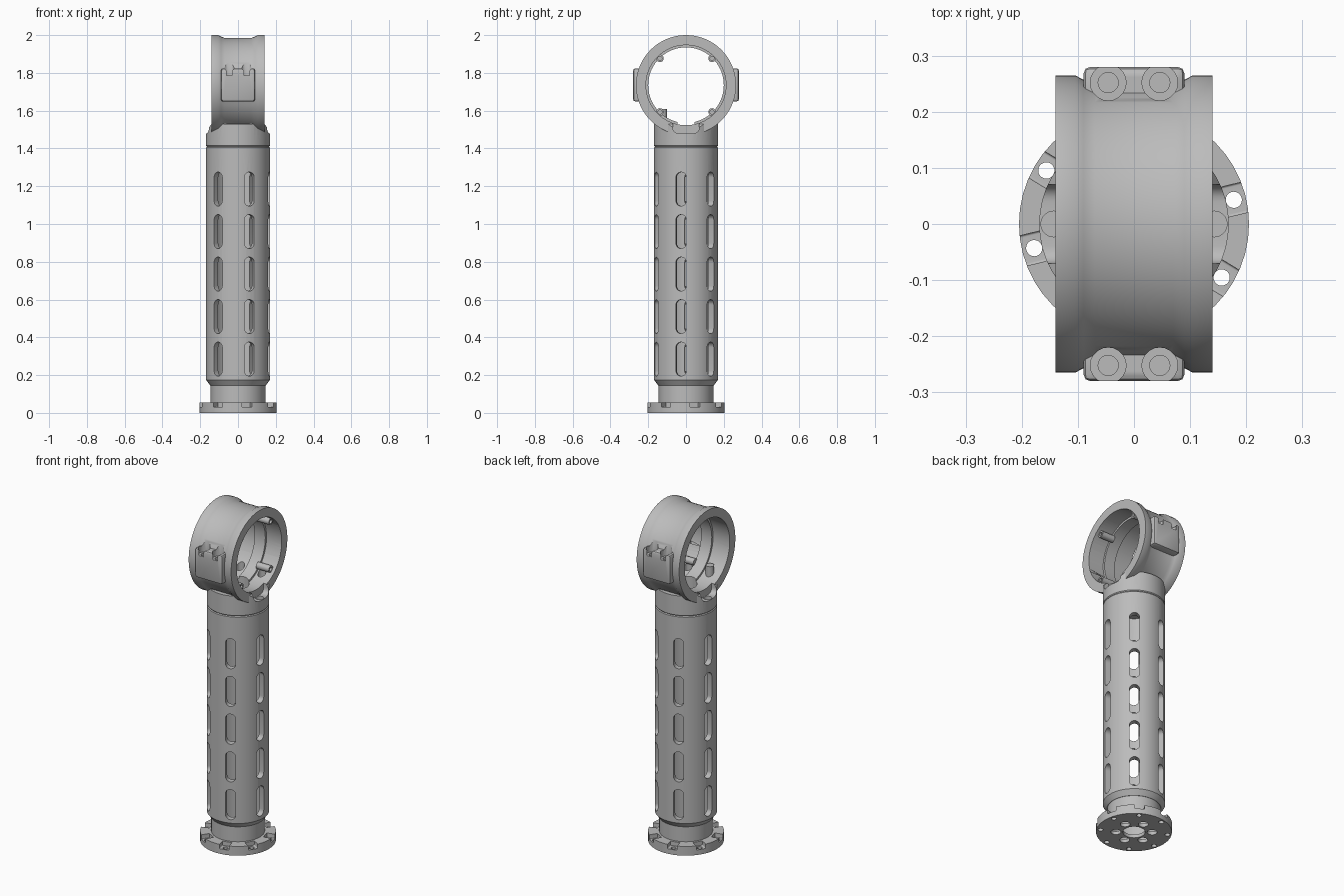
import bpy, bmesh
from math import pi, cos, sin, radians
from mathutils import Vector, Matrix

cube = bpy.data.objects.get("Cube")
if cube:
    bpy.data.objects.remove(cube, do_unlink=True)

metal = bpy.data.materials.new("grey_metal")
metal.use_nodes = True
GREY = (0.5, 0.5, 0.5, 1)
metal.diffuse_color = GREY
for node in metal.node_tree.nodes:
    if node.type == 'BSDF_PRINCIPLED':
        node.inputs["Base Color"].default_value = GREY

UP = Vector((0, 0, 1))
RING_Z = 1.735


def make(name, bm):
    bmesh.ops.remove_doubles(bm, verts=bm.verts, dist=1e-5)
    bmesh.ops.recalc_face_normals(bm, faces=bm.faces)
    mesh = bpy.data.meshes.new(name)
    bm.to_mesh(mesh)
    bm.free()
    mesh.materials.append(metal)
    obj = bpy.data.objects.new(name, mesh)
    bpy.context.collection.objects.link(obj)
    return obj


def lathe(name, profile, axis=UP, centre=(0, 0, 0), steps=48):
    """Spin a closed (radius, height) outline around an axis."""
    bm = bmesh.new()
    verts = [bm.verts.new((r, 0, h)) for r, h in profile]
    edges = [bm.edges.new((verts[i - 1], v)) for i, v in enumerate(verts)
             if not (profile[i - 1][0] == 0 and profile[i][0] == 0)]
    bmesh.ops.spin(bm, geom=verts + edges, cent=(0, 0, 0), axis=UP,
                   angle=2 * pi, steps=steps)
    turn = UP.rotation_difference(Vector(axis)).to_matrix().to_4x4()
    bm.transform(Matrix.Translation(centre) @ turn)
    return make(name, bm)


def rod(bm, start, direction, length, radius, sides=20):
    d = Vector(direction).normalized()
    mat = Matrix.Translation(Vector(start) + d * length / 2) @ \
        UP.rotation_difference(d).to_matrix().to_4x4()
    bmesh.ops.create_cone(bm, cap_ends=True, segments=sides, radius1=radius,
                          radius2=radius, depth=length, matrix=mat)


def slab(bm, origin, across, normal, w, h, corner, depth):
    """Rounded rectangle pushed along its normal."""
    x, z = Vector(across).normalized(), Vector(normal).normalized()
    y, o = z.cross(x), Vector(origin)
    pts = []
    for k, (sx, sy) in enumerate(((1, 1), (-1, 1), (-1, -1), (1, -1))):
        for i in range(6):
            a = pi / 2 * (k + i / 5)
            pts.append(o + x * (sx * (w / 2 - corner) + corner * cos(a))
                       + y * (sy * (h / 2 - corner) + corner * sin(a)))
    low = [bm.verts.new(p) for p in pts]
    high = [bm.verts.new(p + z * depth) for p in pts]
    bm.faces.new(low)
    bm.faces.new(high)
    for i in range(len(pts)):
        bm.faces.new((low[i - 1], low[i], high[i], high[i - 1]))


def boolean(obj, other, operation='DIFFERENCE'):
    other.hide_render = True
    mod = obj.modifiers.new("cut", 'BOOLEAN')
    mod.operation, mod.solver, mod.object = operation, 'EXACT', other
    bpy.context.view_layer.objects.active = obj
    bpy.ops.object.modifier_apply(modifier=mod.name)
    bpy.data.objects.remove(other, do_unlink=True)


def polar(r, degrees, z=0):
    a = radians(degrees)
    return Vector((r * cos(a), r * sin(a), z))


# Base flange with neck
base = lathe("base_flange", [(.06, 0), (.205, 0), (.205, .055), (.145, .055), (.145, .15),
                             (.135, .15), (.135, .02), (.06, .02)])
notches, holes = bmesh.new(), bmesh.new()
for k in range(8):
    angle = 13.6 + 45 * k
    d = polar(1, angle)
    slab(notches, d * .157 + UP * .05, UP.cross(d), d, .055, .04, .004, .07)
    rod(holes, polar(.183, angle, -.02), UP, .1, .0145)
for k in range(6):
    rod(holes, polar(.098, 60 * k + 21, -.02), UP, .06, .027)
boolean(base, make("notch_cutter", notches))
boolean(base, make("hole_cutter", holes))

# Main tube with six columns of slots
tube = lathe("slotted_tube", [(.135, .145), (.147, .145), (.169, .175), (.169, 1.405),
                              (.164, 1.41), (.135, 1.41)])
slots = bmesh.new()
for column in range(6):
    d = polar(1, 21 - 90 + 60 * column)
    for row in range(5):
        slab(slots, d * .11 + UP * (.285 + .225 * row), UP.cross(d), d,
             .056, .18, .0279, .1)
boolean(tube, make("slot_cutter", slots))

# Head: clamp ring, collar and side bosses joined
head = lathe("clamp_ring", [(0, -.14), (.265, -.14), (.265, -.105), (.257, -.09), (.25, -.07),
                            (.25, .07), (.257, .09), (.265, .105), (.265, .14), (0, .14)],
             (1, 0, 0), (0, 0, RING_Z), 72)
collar = lathe("collar", [(0, 1.41), (.165, 1.41), (.169, 1.415), (.169, 1.53), (0, 1.53)])
trim = bmesh.new()
for s in (-1, 1):
    slab(trim, (s * .155, 0, 1.51), (0, 1, 0), (s * .8, 0, .6), .5, .06, .002, .1)
boolean(collar, make("trim_cutter", trim))
boolean(head, collar, 'UNION')

bosses = bmesh.new()
for s in (-1, 1):
    part = bmesh.new()
    bmesh.ops.create_cube(part, size=1, matrix=Matrix.Translation((0, s * .245, 1.736))
                          @ Matrix.Diagonal((.18, .07, .175, 1)))
    bmesh.ops.bevel(part, geom=part.edges[:], offset=.012, segments=2, profile=.5,
                    affect='EDGES')
    temp = bpy.data.meshes.new("boss_part")
    part.to_mesh(temp)
    part.free()
    bosses.from_mesh(temp)
    bpy.data.meshes.remove(temp)
boolean(head, make("side_bosses", bosses), 'UNION')

# Stepped bore through the ring
boolean(head, lathe("bore_cutter", [(0, -.2), (.212, -.2), (.212, -.03), (.2, -.03),
                                    (.2, .04), (.212, .04), (.212, .2), (0, .2)],
                    (1, 0, 0), (0, 0, RING_Z), 72))

# Screw pockets in the bosses, lower end notches and screw holes
pockets, screws, ends = bmesh.new(), bmesh.new(), bmesh.new()
for sx in (-1, 1):
    slab(ends, (sx * .12, 0, 1.55), (0, 1, 0), (sx, 0, 0), .14, .14, .03, .1)
    for sy in (-1, 1):
        rod(pockets, (sx * .046, sy * .252, 1.785), UP, .1, .032)
        rod(screws, (sx * .046, sy * .252, 1.70), UP, .1, .018)
for k in range(6):
    rod(screws, polar(.143, 60 * k, 1.44), UP, .17, .023)
rod(screws, (0, 0, 1.39), UP, .2, .06, 32)
for name, cutter in (("pocket_cutter", pockets), ("end_cutter", ends),
                     ("screw_cutter", screws)):
    boolean(head, make(name, cutter))

# Small threaded lugs inside the ring
lugs, lug_holes = bmesh.new(), bmesh.new()
for sy in (-1, 1):
    for sz in (-1, 1):
        at = Vector((.035, sy * .138, RING_Z + sz * .142))
        rod(lugs, at, (1, 0, 0), .085, .02)
        rod(lug_holes, at + Vector((.04, 0, 0)), (1, 0, 0), .1, .011)
lug_obj = make("mounting_lugs", lugs)
boolean(lug_obj, make("lug_hole_cutter", lug_holes))

# Smooth curved faces, keep edges crisp
bpy.ops.object.select_all(action='DESELECT')
for obj in (base, tube, head, lug_obj):
    obj.select_set(True)
bpy.context.view_layer.objects.active = head
bpy.ops.object.shade_smooth_by_angle(angle=radians(30))
